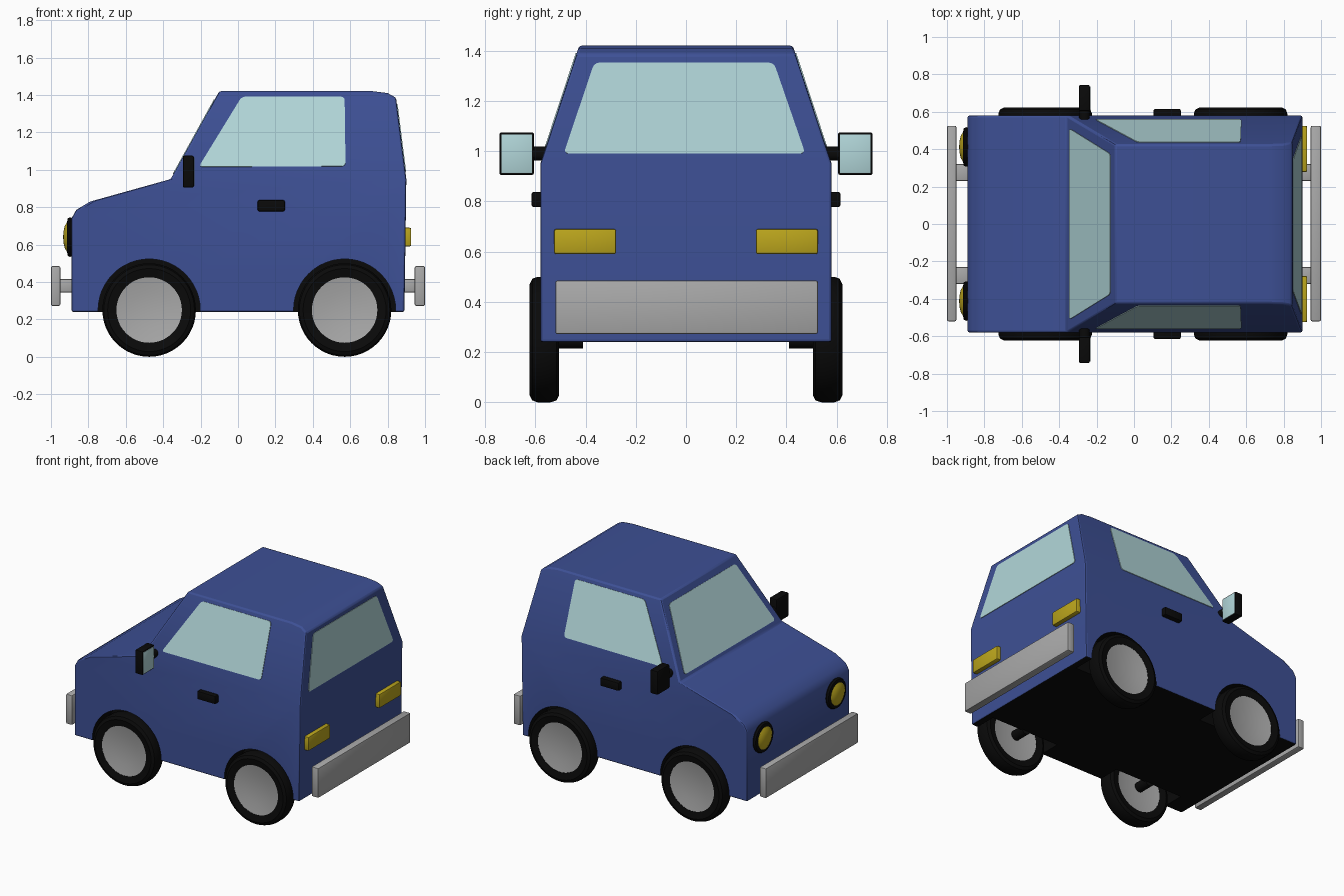
import bpy, bmesh, math
from mathutils import Vector, Matrix

if "Cube" in bpy.data.objects:
    bpy.data.objects.remove(bpy.data.objects["Cube"])


def material(name, rgb):
    m = bpy.data.materials.new(name)
    m.diffuse_color = (*rgb, 1)
    m.use_nodes = True
    m.node_tree.nodes["Principled BSDF"].inputs["Base Color"].default_value = m.diffuse_color
    return m


BLUE = material("body blue", (0.047, 0.08, 0.30))
BLACK = material("black", (0.003, 0.003, 0.003))
GREY = material("metal grey", (0.40, 0.40, 0.40))
GLASS = material("pale glass", (0.44, 0.67, 0.69))
YELLOW = material("lamp yellow", (0.50, 0.38, 0.012))


def finish(name, bm, mat, angle=35):
    bmesh.ops.recalc_face_normals(bm, faces=bm.faces)
    me = bpy.data.meshes.new(name)
    bm.to_mesh(me)
    bm.free()
    me.materials.append(mat)
    ob = bpy.data.objects.new(name, me)
    bpy.context.collection.objects.link(ob)
    smooth(ob, angle)
    return ob


def smooth(ob, angle=35):
    bpy.ops.object.select_all(action='DESELECT')
    ob.select_set(True)
    bpy.context.view_layer.objects.active = ob
    bpy.ops.object.shade_smooth_by_angle(angle=math.radians(angle))


def box(name, lo, hi, mat, bevel=0.008):
    lo, hi = Vector(lo), Vector(hi)
    bm = bmesh.new()
    bmesh.ops.create_cube(bm, size=1, matrix=Matrix.Translation((lo + hi) / 2) @ Matrix.Diagonal((*(hi - lo), 1)))
    bmesh.ops.bevel(bm, geom=bm.edges[:], offset=bevel, segments=2, profile=0.5, affect='EDGES')
    return finish(name, bm, mat)


def lathe(name, profile, center, axis, mat, closed=False, steps=48):
    """Spin (radius, distance along axis) points round an axis through center."""
    axis, center = Vector(axis), Vector(center)
    bm = bmesh.new()
    vs = [bm.verts.new(center + Vector((0, 0, r)) + axis * t) for r, t in profile]
    es = [bm.edges.new(p) for p in zip(vs, vs[1:])]
    if closed:
        es.append(bm.edges.new((vs[-1], vs[0])))
    bmesh.ops.spin(bm, geom=vs + es, cent=center, axis=axis, angle=math.tau, steps=steps)
    bmesh.ops.remove_doubles(bm, verts=bm.verts, dist=0.0005)
    return finish(name, bm, mat)


def plate(name, points, normal, mat, corner=0.02):
    """Thin pane with rounded corners, lying just on the surface."""
    n = Vector(normal).normalized()
    bm = bmesh.new()
    bm.faces.new([bm.verts.new(Vector(p) - n * 0.003) for p in points])
    bmesh.ops.bevel(bm, geom=bm.verts[:], offset=corner, segments=3, profile=0.5, affect='VERTICES')
    ext = bmesh.ops.extrude_face_region(bm, geom=bm.faces[:])
    bmesh.ops.translate(bm, vec=n * 0.007, verts=[g for g in ext['geom'] if isinstance(g, bmesh.types.BMVert)])
    return finish(name, bm, mat)


BELT, ROOF, HALF = 0.95, 1.42, 0.58


def side_y(z):
    return HALF - max(0, z - BELT) / (ROOF - BELT) * 0.155


# Body shell: hood and doors below the belt line, tapered cabin above it
lower = [(-0.89, 0.24), (-0.89, 0.74), (-0.865, 0.785), (-0.79, 0.83), (-0.36, BELT), (0.90, BELT), (0.89, 0.24)]
upper = [(-0.36, BELT), (-0.10, ROOF), (0.72, ROOF), (0.80, 1.41), (0.845, 1.385), (0.90, BELT)]
outline = lower[:5] + upper[1:] + lower[6:]
bm = bmesh.new()
rings = {s: {p: bm.verts.new((p[0], s * side_y(p[1]), p[1])) for p in outline} for s in (-1, 1)}
for s in (-1, 1):
    bm.faces.new([rings[s][p] for p in lower])
    bm.faces.new([rings[s][p] for p in upper])
for a, b in zip(outline, outline[1:] + outline[:1]):
    bm.faces.new((rings[-1][a], rings[-1][b], rings[1][b], rings[1][a]))
body = finish("body", bm, BLUE)
body.data.materials.append(BLACK)
bev = body.modifiers.new("soft edges", 'BEVEL')
bev.width, bev.segments, bev.limit_method, bev.angle_limit = 0.01, 2, 'ANGLE', math.radians(40)

# Wheel wells cut from the body
WHEELS, AXLE_Z, ARCH = (-0.475, 0.57), 0.25, 0.273
cutters = []
for x in WHEELS:
    for s in (-1, 1):
        c = lathe("well_cutter", [(0, 0.42), (ARCH, 0.42), (ARCH, 0.75), (0, 0.75)], (x, 0, AXLE_Z), (0, s, 0), BLACK)
        c.hide_render = True
        m = body.modifiers.new("well", 'BOOLEAN')
        m.operation, m.solver, m.object = 'DIFFERENCE', 'EXACT', c
        cutters.append(c)
bpy.ops.object.select_all(action='DESELECT')
body.select_set(True)
bpy.context.view_layer.objects.active = body
for m in list(body.modifiers):
    bpy.ops.object.modifier_apply(modifier=m.name)
for c in cutters:
    bpy.data.objects.remove(c)

# Black underside and well linings
for f in body.data.polygons:
    co = [body.data.vertices[i].co for i in f.vertices]
    in_well = any(all(math.hypot(v.x - x, v.z - AXLE_Z) < ARCH + 0.01 for v in co) for x in WHEELS)
    f.material_index = 1 if in_well or f.normal.z < -0.5 else 0
smooth(body)

# Wheels
tyre = [(0.175, 0.515), (0.222, 0.505), (0.242, 0.515), (0.25, 0.54), (0.25, 0.59), (0.242, 0.612), (0.222, 0.622), (0.175, 0.612)]
rim = [(0, 0.592), (0.1, 0.597), (0.18, 0.611), (0.18, 0.516), (0.1, 0.53), (0, 0.53)]
for x, end in zip(WHEELS, ("front", "rear")):
    for s, side in ((-1, "near"), (1, "far")):
        at, ax = (x, 0, AXLE_Z), (0, s, 0)
        lathe(f"{end}_{side}_tyre", tyre, at, ax, BLACK, closed=True)
        lathe(f"{end}_{side}_rim", rim, at, ax, GREY)
        lathe(f"{end}_{side}_axle", [(0, 0.41), (0.035, 0.41), (0.035, 0.515), (0, 0.535)], at, ax, BLACK, steps=24)

# Bumpers on two brackets each
for end, x0, x1, b0, b1 in (("front", -1.0, -0.95, -0.96, -0.87), ("rear", 0.945, 1.0, 0.87, 0.955)):
    box(f"{end}_bumper", (x0, -0.52, 0.272), (x1, 0.525, 0.485), GREY)
    for y in (-0.275, 0.275):
        box(f"{end}_bumper_bracket", (b0, y - 0.045, 0.345), (b1, y + 0.045, 0.415), GREY, 0.005)

# Windscreen and rear window
def screen_z(x):
    return BELT + (x + 0.36) / 0.26 * (ROOF - BELT)


def rear_x(z):
    return 0.90 - (z - BELT) / 0.435 * 0.055


plate("windscreen", [(x, y, screen_z(x)) for x, y in ((-0.345, -0.512), (-0.345, 0.512), (-0.125, 0.375), (-0.125, -0.375))],
      (-0.47, 0, 0.26), GLASS)
plate("rear_window", [(rear_x(z), y, z) for y, z in ((-0.487, 0.99), (0.475, 0.99), (0.35, 1.352), (-0.365, 1.352))],
      (0.435, 0, 0.055), GLASS)

# Side windows, mirrors, handles and lamps, repeated on both sides
for s, side in ((-1, "near"), (1, "far")):
    def both(name, lo, hi, mat, bevel=0.008):
        ys = sorted((s * lo[1], s * hi[1]))
        return box(f"{side}_{name}", (lo[0], ys[0], lo[2]), (hi[0], ys[1], hi[2]), mat, bevel)

    pts = ((-0.21, 1.015), (0.02, 1.39), (0.57, 1.39), (0.575, 1.018))
    plate(f"{side}_side_window", [(x, s * side_y(z), z) for x, z in pts], (0, s * 0.47, 0.155), GLASS)
    both("mirror_housing", (-0.295, 0.605, 0.905), (-0.236, 0.743, 1.075), BLACK)
    both("mirror_glass", (-0.24, 0.613, 0.913), (-0.233, 0.735, 1.067), GLASS, 0.002)
    lathe(f"{side}_mirror_arm", [(0, 0.54), (0.028, 0.54), (0.028, 0.61), (0, 0.61)], (-0.265, 0, 0.99), (0, s, 0), BLACK, steps=16)
    both("door_handle", (0.105, 0.56, 0.778), (0.25, 0.615, 0.837), BLACK)
    both("tail_lamp", (0.87, 0.278, 0.59), (0.926, 0.525, 0.69), YELLOW)
    lathe(f"{side}_headlamp_ring", [(0, -0.01), (0.1, -0.01), (0.106, 0.008), (0.1, 0.02), (0.08, 0.024), (0, 0.024)],
          (-0.89, s * 0.412, 0.64), (-1, 0, 0), BLACK)
    lathe(f"{side}_headlamp", [(0.08, 0.01), (0.078, 0.025), (0.06, 0.036), (0.03, 0.043), (0, 0.045)],
          (-0.89, s * 0.412, 0.64), (-1, 0, 0), YELLOW)
